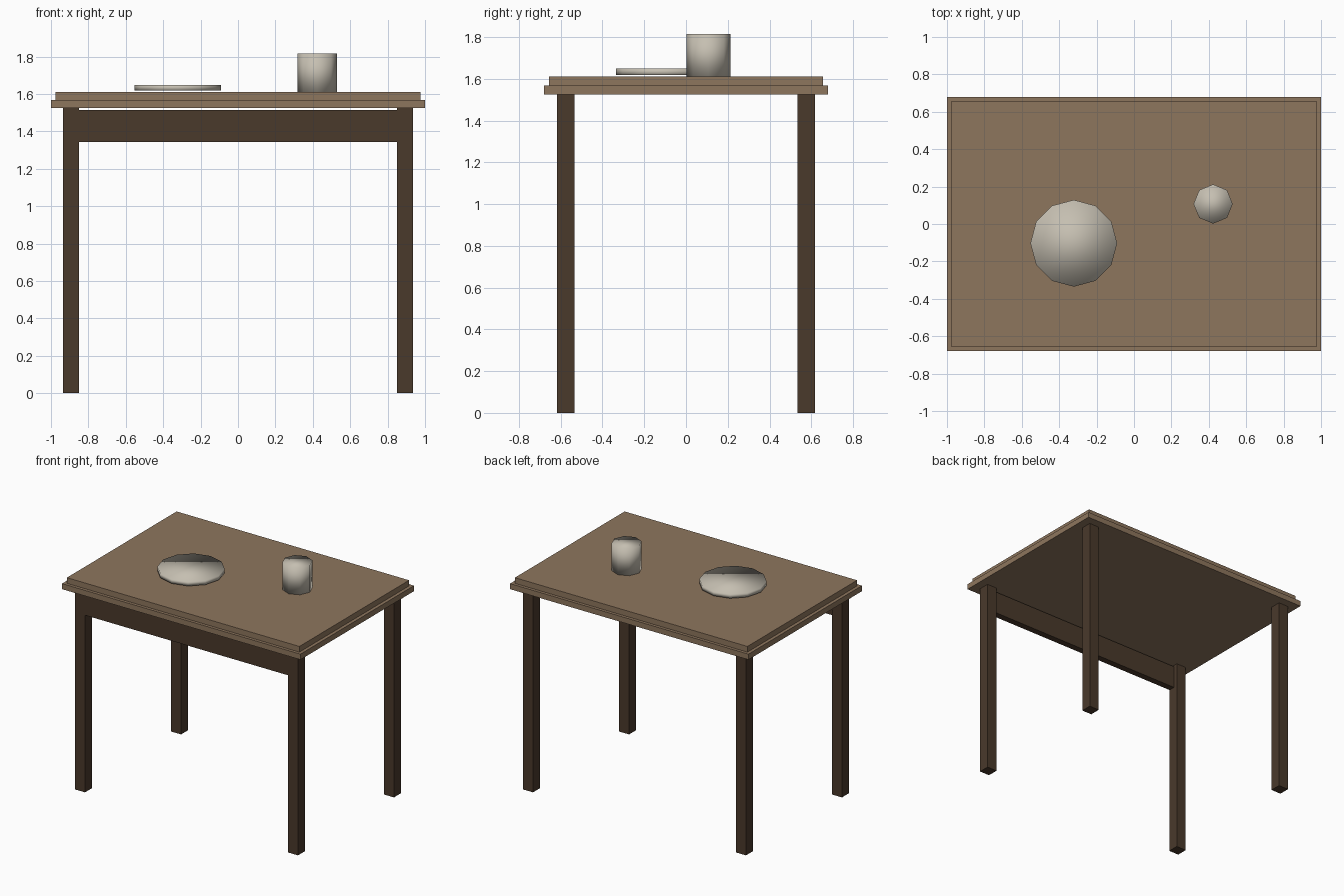
import bpy

if "Cube" in bpy.data.objects:
    bpy.data.objects.remove(bpy.data.objects["Cube"], do_unlink=True)


def material(name, rgb):
    mat = bpy.data.materials.new(name)
    mat.use_nodes = True
    mat.diffuse_color = (*rgb, 1)
    mat.node_tree.nodes["Principled BSDF"].inputs["Base Color"].default_value = (*rgb, 1)
    return mat


def box(name, low, high, mat):
    """Box between two opposite corners."""
    centre = [(a + b) / 2 for a, b in zip(low, high)]
    bpy.ops.mesh.primitive_cube_add(size=1, location=centre)
    obj = bpy.context.object
    obj.name = name
    obj.scale = [b - a for a, b in zip(low, high)]
    bpy.ops.object.transform_apply(location=False, rotation=False, scale=True)
    obj.data.materials.append(mat)
    return obj


def smooth_disc(name, sides, radius, x, y, bottom, top, mat):
    """Solid cylinder, smooth shaded over its rims as well."""
    bpy.ops.mesh.primitive_cylinder_add(vertices=sides, radius=radius, depth=top - bottom,
                                        location=(x, y, (bottom + top) / 2))
    obj = bpy.context.object
    obj.name = name
    obj.data.materials.append(mat)
    bpy.ops.object.shade_smooth()
    return obj


light_wood = material("light wood", (0.27, 0.18, 0.11))
dark_wood = material("dark wood", (0.068, 0.041, 0.024))
ceramic = material("cream ceramic", (0.56, 0.52, 0.44))

# Stepped tabletop
UNDER, STEP, TOP = 1.525, 1.567, 1.61
box("tabletop_lower", (-1, -0.68, UNDER), (1, 0.68, STEP), light_wood)
box("tabletop_upper", (-0.975, -0.657, STEP), (0.975, 0.657, TOP), light_wood)

# Four legs
for side, sx in (("left", 1), ("right", -1)):
    for end, sy in (("front", -1), ("back", 1)):
        x, y = sx * 0.893, sy * 0.575
        box(f"{end}_{side}_leg", (x - 0.042, y - 0.042, 0), (x + 0.042, y + 0.042, UNDER), dark_wood)

# Front rail, just short of the tabletop
box("front_rail", (-0.851, -0.615, 1.342), (0.851, -0.565, 1.515), dark_wood)

# Tableware
smooth_disc("plate", 12, 0.232, -0.322, -0.103, 1.617, 1.649, ceramic)
smooth_disc("cup", 8, 0.105, 0.423, 0.107, TOP, 1.815, ceramic)
